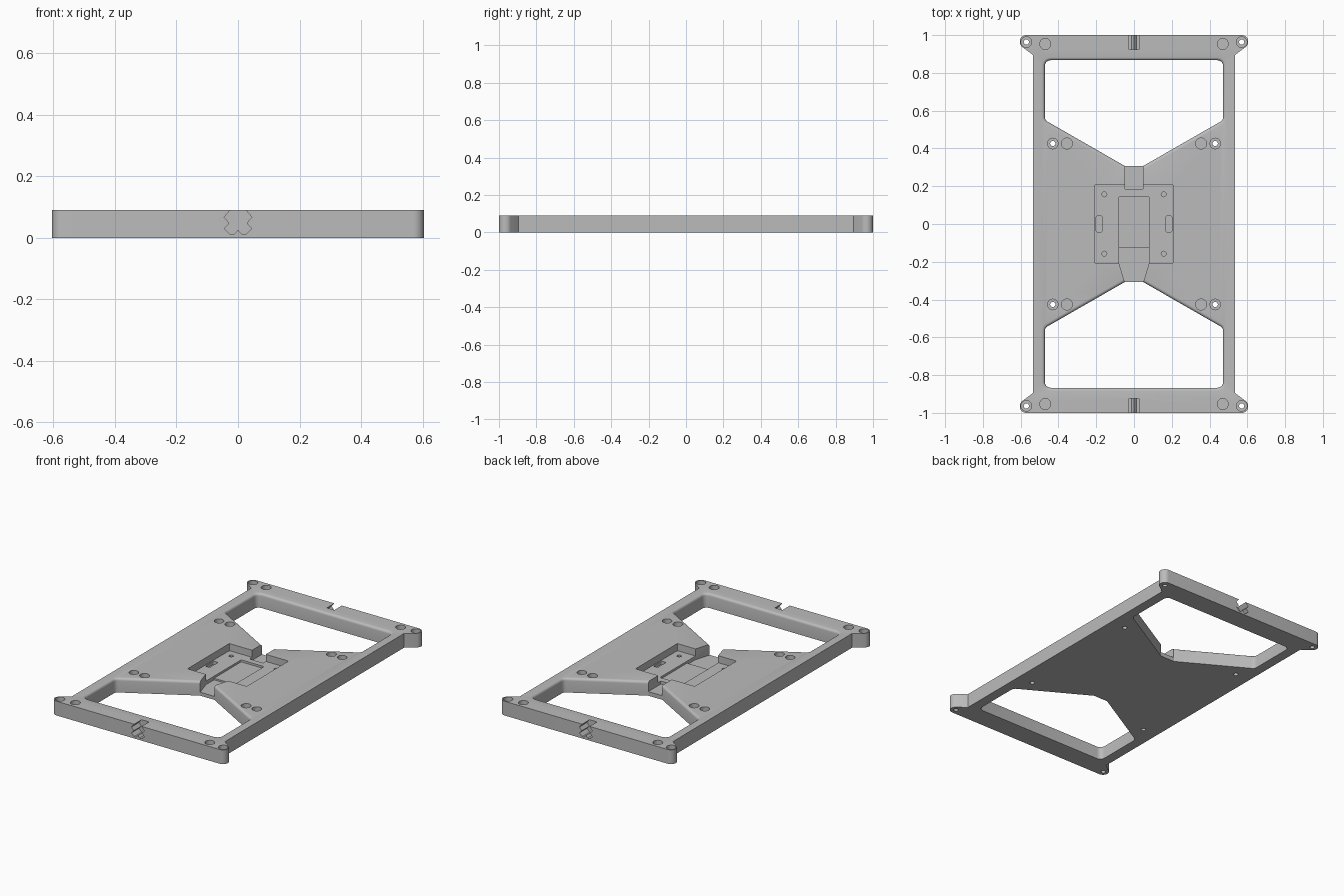
import bpy, bmesh, math
from mathutils import Vector

if "Cube" in bpy.data.objects:
    bpy.data.objects.remove(bpy.data.objects["Cube"])

H = 0.09  # plate thickness

grey = bpy.data.materials.new("grey plastic")
grey.diffuse_color = (0.5, 0.5, 0.5, 1)
grey.use_nodes = True
grey.node_tree.nodes["Principled BSDF"].inputs["Base Color"].default_value = grey.diffuse_color


def loft(name, layers):
    """Closed solid through rings of 3D points, capped at both ends."""
    bm = bmesh.new()
    rings = [[bm.verts.new(p) for p in ring] for ring in layers]
    n = len(rings[0])
    for a, b in zip(rings, rings[1:]):
        for i in range(n):
            j = (i + 1) % n
            bm.faces.new((a[i], a[j], b[j], b[i]))
    bm.faces.new(rings[0][::-1])
    bm.faces.new(rings[-1])
    bmesh.ops.recalc_face_normals(bm, faces=bm.faces[:])
    mesh = bpy.data.meshes.new(name)
    bm.to_mesh(mesh)
    bm.free()
    mesh.materials.append(grey)
    ob = bpy.data.objects.new(name, mesh)
    bpy.context.collection.objects.link(ob)
    return ob


def prism(name, pts, z0, z1):
    return loft(name, [[(x, y, z) for x, y in pts] for z in (z0, z1)])


def circle(x, y, r, n=24):
    return [(x + r * math.cos(2 * math.pi * i / n), y + r * math.sin(2 * math.pi * i / n))
            for i in range(n)]


def rounded(pts, radii, grow=0.0, seg=5):
    """Grow a counter-clockwise convex polygon and round its corners."""
    pts = [Vector(p) for p in pts]
    out, n = [], len(pts)
    for i, p in enumerate(pts):
        d0 = (p - pts[i - 1]).normalized()
        d1 = (pts[(i + 1) % n] - p).normalized()
        n0, n1 = Vector((d0.y, -d0.x)), Vector((d1.y, -d1.x))
        miter = (n0 + n1) / (1 + n0.dot(n1))
        r = radii[i] + grow
        centre = p - miter * radii[i]
        a0 = math.atan2(n0.y, n0.x)
        turn = n0.angle(n1)
        for k in range(seg + 1):
            a = a0 + turn * k / seg
            out.append((centre.x + r * math.cos(a), centre.y + r * math.sin(a)))
    return out


def rect(x0, x1, y0, y1, r=0.006):
    return rounded([(x0, y0), (x1, y0), (x1, y1), (x0, y1)], [r] * 4, seg=3)


# Plate outline with a rounded ear at each corner
quarter = [(0.535, 0.895)]
for i in range(11):
    a = math.radians(-50 + 14 * i)
    quarter.append((0.57 + 0.035 * math.cos(a), 0.965 + 0.035 * math.sin(a)))
outline = (quarter + [(-x, y) for x, y in reversed(quarter)]
           + [(-x, -y) for x, y in quarter] + [(x, -y) for x, y in reversed(quarter)])
plate = prism("mounting_plate", outline, 0, H)
bpy.context.view_layer.objects.active = plate


def cut(cutter):
    mod = plate.modifiers.new("cut", 'BOOLEAN')
    mod.operation = 'DIFFERENCE'
    mod.solver = 'EXACT'
    mod.object = cutter
    bpy.ops.object.modifier_apply(modifier=mod.name)
    bpy.data.objects.remove(cutter)


# Two large openings with a rolled upper rim
window = [(0.472, 0.55), (0.472, 0.867), (-0.472, 0.867), (-0.472, 0.55),
          (-0.05, 0.308), (0.05, 0.308)]
radii = [0.03, 0.03, 0.03, 0.03, 0.004, 0.004]
R = 0.016
levels = [(-0.02, 0.0)]
for i in range(5):
    a = math.radians(90 * i / 4)
    levels.append((H - R + R * math.sin(a), R * (1 - math.cos(a))))
levels.append((H + 0.02, R))
for s in (1, -1):
    cut(loft("opening", [[(x * s, y * s, z) for x, y in rounded(window, radii, g)]
                         for z, g in levels]))

# Centre pocket, inner recess, and cable channels at both ends
TOP = H + 0.02
cut(prism("pocket", rect(-0.207, 0.207, -0.209, 0.209), 0.045, TOP))
cut(prism("inner_recess", rect(-0.08, 0.08, -0.15, 0.146), 0.032, TOP))
cut(prism("back_channel", rect(-0.048, 0.048, 0.183, 0.36), 0.026, TOP))
cut(prism("front_channel", [(-0.08, -0.125), (-0.08, -0.205), (-0.05, -0.305), (-0.05, -0.36),
                            (0.05, -0.36), (0.05, -0.305), (0.08, -0.205), (0.08, -0.125)],
          0.022, TOP))

for sx in (1, -1):
    # Side slots in the pocket floor
    cut(prism("slot", rect(sx * 0.184 - 0.016, sx * 0.184 + 0.016, -0.042, 0.042), 0.025, TOP))
    for sy in (1, -1):
        # Small screw holes in the pocket
        cut(prism("pocket_hole", circle(sx * 0.157, sy * 0.157, 0.013, 16), 0.015, TOP))
        # Counterbored through holes
        for x, y in ((0.57, 0.963), (0.43, 0.426)):
            cut(prism("bore", circle(sx * x, sy * y, 0.028), 0.055, TOP))
            cut(prism("screw_hole", circle(sx * x, sy * y, 0.014, 16), -0.02, TOP))
        # Blind round sockets
        for x, y in ((0.47, 0.953), (0.355, 0.426)):
            cut(prism("socket", circle(sx * x, sy * y, 0.029), 0.062, TOP))

# Zigzag keyed notches in the end bars
side = [(0.012, 0.012), (0.026, 0.012), (0.045, 0.03), (0.028, 0.048), (0.045, 0.067),
        (0.026, H), (0.026, TOP)]
profile = [(0, 0.026)] + side + [(-x, z) for x, z in reversed(side)]
for s in (1, -1):
    cut(loft("notch", [[(x, s * y, z) for x, z in profile] for y in (0.925, 1.05)]))

# Smooth rims, sharp edges kept
plate.select_set(True)
bpy.ops.object.shade_smooth_by_angle(angle=math.radians(30))
